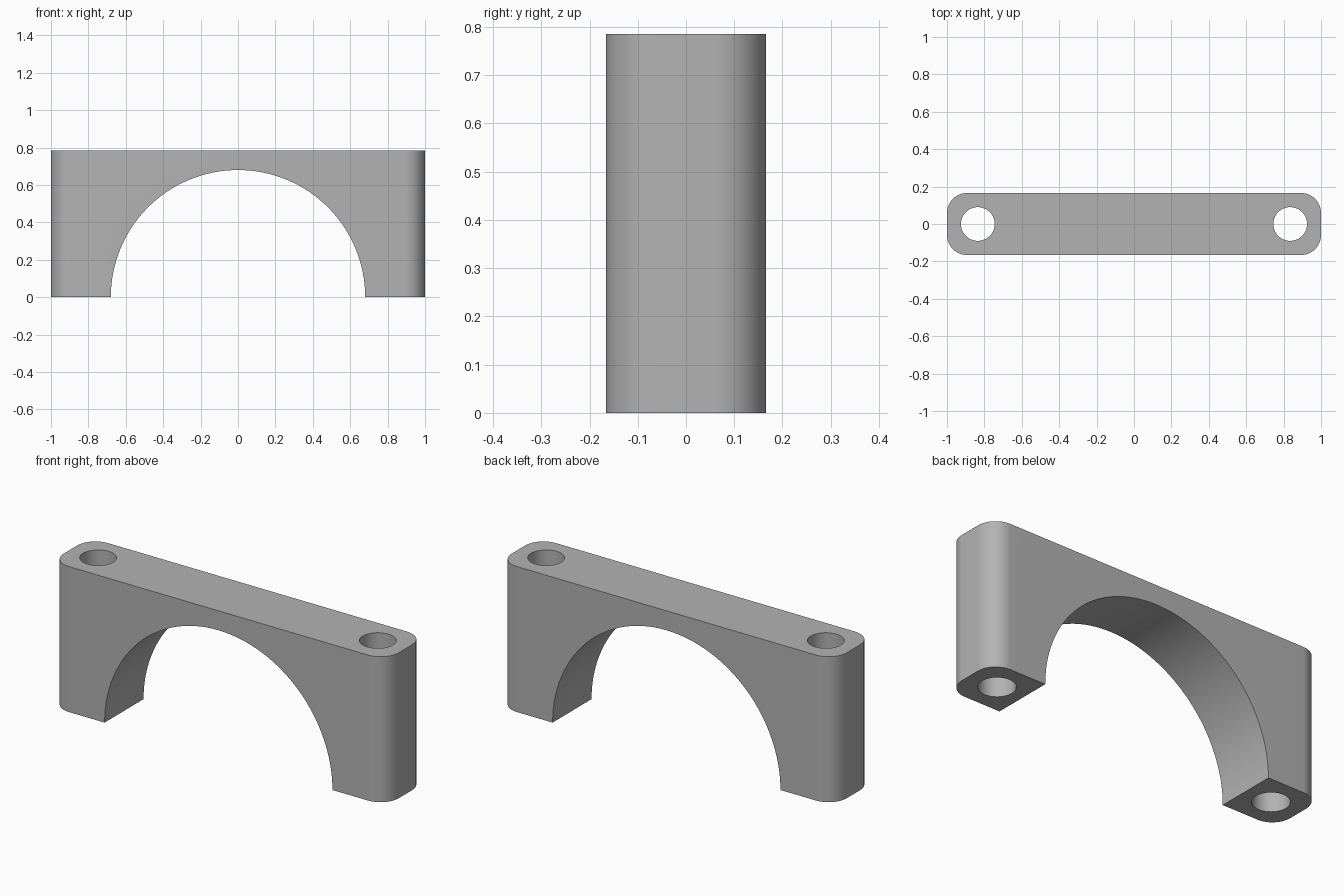
import bpy, bmesh, math
from mathutils import Matrix

default = bpy.data.objects.get("Cube")
if default:
    bpy.data.objects.remove(default, do_unlink=True)

HALF_X, HALF_Y, HEIGHT = 1.0, 0.166, 0.785
CORNER_R, ARCH_R, HOLE_R, HOLE_X = 0.108, 0.68, 0.09, 0.835

grey = bpy.data.materials.new("plain grey")
grey.use_nodes = True
colour = (0.45, 0.45, 0.45, 1)
grey.diffuse_color = colour
grey.node_tree.nodes["Principled BSDF"].inputs["Base Color"].default_value = colour


def finish(name, bm):
    """Turn a bmesh into a linked object."""
    bmesh.ops.recalc_face_normals(bm, faces=bm.faces)
    mesh = bpy.data.meshes.new(name)
    bm.to_mesh(mesh)
    bm.free()
    mesh.materials.append(grey)
    obj = bpy.data.objects.new(name, mesh)
    bpy.context.collection.objects.link(obj)
    return obj


def cylinder(name, radius, depth, segments, matrix):
    bm = bmesh.new()
    bmesh.ops.create_cone(bm, cap_ends=True, segments=segments, radius1=radius,
                          radius2=radius, depth=depth, matrix=matrix)
    return finish(name, bm)


# Block: box with rounded vertical corners
bm = bmesh.new()
size = Matrix.Diagonal((2 * HALF_X, 2 * HALF_Y, HEIGHT, 1))
bmesh.ops.create_cube(bm, size=1, matrix=Matrix.Translation((0, 0, HEIGHT / 2)) @ size)
uprights = [e for e in bm.edges if abs(e.verts[0].co.z - e.verts[1].co.z) > 0.1]
bmesh.ops.bevel(bm, geom=uprights, offset=CORNER_R, segments=16, profile=0.5,
                affect='EDGES')
bracket = finish("arched_bracket", bm)

# Cutters: half-round arch and two vertical bolt holes
cutters = [cylinder("arch_cutter", ARCH_R, 1, 128, Matrix.Rotation(math.pi / 2, 4, 'X'))]
for side, label in ((1, "left"), (-1, "right")):
    cutters.append(cylinder(label + "_hole_cutter", HOLE_R, 2, 64,
                            Matrix.Translation((side * HOLE_X, 0, HEIGHT / 2))))

bpy.ops.object.select_all(action='DESELECT')
bracket.select_set(True)
bpy.context.view_layer.objects.active = bracket
for cutter in cutters:
    cutter.hide_render = True
    mod = bracket.modifiers.new(cutter.name, 'BOOLEAN')
    mod.operation = 'DIFFERENCE'
    mod.solver = 'EXACT'
    mod.object = cutter
    bpy.ops.object.modifier_apply(modifier=mod.name)
    bpy.data.objects.remove(cutter, do_unlink=True)

# Smooth curved walls, crisp rims
bpy.ops.object.shade_smooth_by_angle(angle=math.radians(30))
